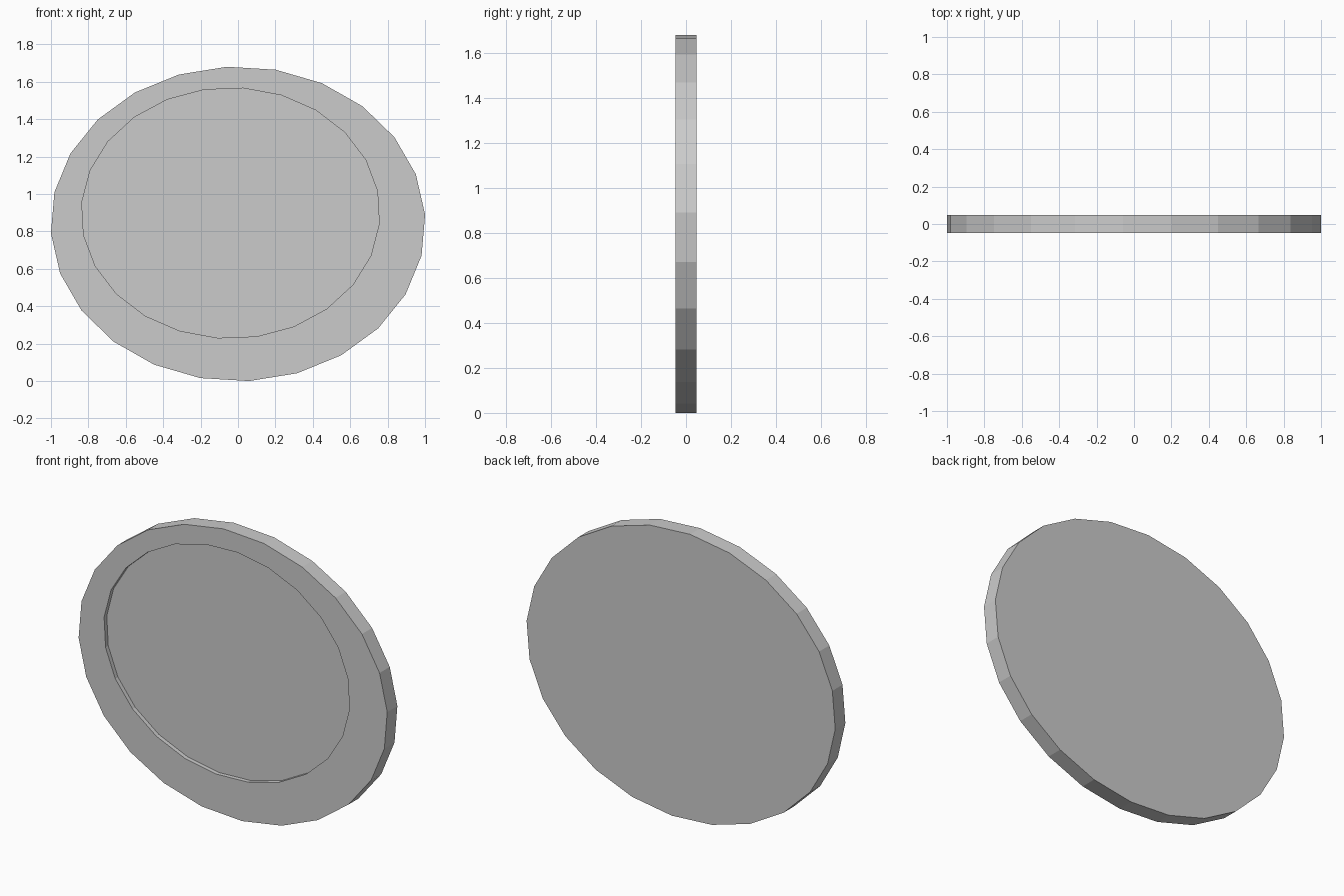
import bpy
import bmesh
from math import sin, cos, radians

if "Cube" in bpy.data.objects:
    bpy.data.objects.remove(bpy.data.objects["Cube"])

SIDES = 24
HALF = 0.047      # half of the disc thickness
RECESS = 0.025    # depth of the sunken front panel

bm = bmesh.new()


def ring(cx, cz, rx, rz, phase, y):
    """Elliptical loop of vertices in the XZ plane."""
    angles = [radians(phase + 360 * i / SIDES) for i in range(SIDES)]
    return [bm.verts.new((cx + rx * cos(a), y, cz + rz * sin(a))) for a in angles]


def bridge(a, b):
    for i in range(SIDES):
        j = (i + 1) % SIDES
        bm.faces.new((a[i], a[j], b[j], b[i]))


# Loops from the back edge round to the recessed panel
outer = (0, 0.84, 1.002, 0.8415, 3.4)
inner = (-0.04, 0.898, 0.798, 0.67, 10.1)
loops = [
    ring(*outer, HALF),
    ring(*outer, -HALF),
    ring(*inner, -HALF),
    ring(*inner, -HALF + RECESS),
]

# Edge band, front border and recess wall
for a, b in zip(loops, loops[1:]):
    bridge(a, b)

# Flat back and recessed front panel
bm.faces.new(loops[0])
bm.faces.new(loops[-1])
bmesh.ops.recalc_face_normals(bm, faces=bm.faces[:])

mesh = bpy.data.meshes.new("oval_disc")
bm.to_mesh(mesh)
bm.free()
disc = bpy.data.objects.new("oval_disc", mesh)
bpy.context.collection.objects.link(disc)
